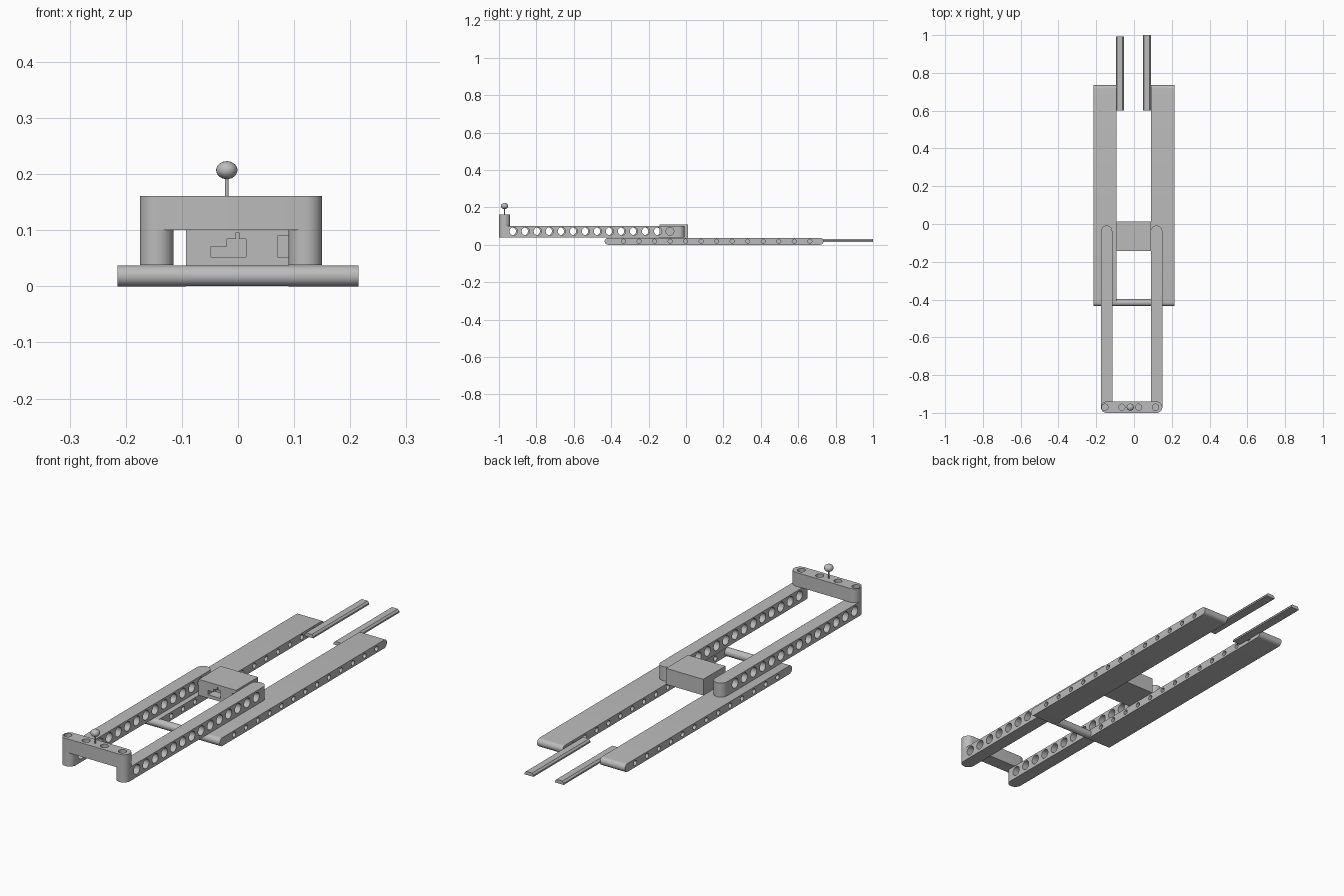
import bpy, bmesh, math

cube = bpy.data.objects.get("Cube")
if cube:
    bpy.data.objects.remove(cube, do_unlink=True)

GREY = (0.5, 0.5, 0.5, 1)
grey = bpy.data.materials.new("plain grey")
grey.use_nodes = True
grey.diffuse_color = GREY
grey.node_tree.nodes["Principled BSDF"].inputs["Base Color"].default_value = GREY

AXES = {"x": lambda u, v, w: (w, u, v),
        "y": lambda u, v, w: (u, w, v),
        "z": lambda u, v, w: (u, v, w)}


def prisms(name, profiles, axis, lo, hi):
    """Extrude one or more closed 2D profiles along an axis into one object."""
    bm = bmesh.new()
    place = AXES[axis]
    for pts in profiles:
        a = [bm.verts.new(place(u, v, lo)) for u, v in pts]
        b = [bm.verts.new(place(u, v, hi)) for u, v in pts]
        bm.faces.new(a)
        bm.faces.new(b)
        for i in range(len(pts)):
            j = (i + 1) % len(pts)
            bm.faces.new((a[i], a[j], b[j], b[i]))
    bmesh.ops.recalc_face_normals(bm, faces=bm.faces)
    mesh = bpy.data.meshes.new(name)
    bm.to_mesh(mesh)
    bm.free()
    mesh.materials.append(grey)
    ob = bpy.data.objects.new(name, mesh)
    bpy.context.collection.objects.link(ob)
    return ob


def stadium(u0, u1, v0, v1, n=14):
    """Rectangle whose two short ends are half circles."""
    along_u = (u1 - u0) >= (v1 - v0)
    if not along_u:
        return [(u, v) for v, u in stadium(v0, v1, u0, u1, n)]
    r, vc = (v1 - v0) / 2, (v0 + v1) / 2
    pts = []
    for cx, start in ((u1 - r, -math.pi / 2), (u0 + r, math.pi / 2)):
        for i in range(n + 1):
            t = start + math.pi * i / n
            pts.append((cx + r * math.cos(t), vc + r * math.sin(t)))
    return pts


def circle(u, v, r, n=24):
    return [(u + r * math.cos(2 * math.pi * i / n),
             v + r * math.sin(2 * math.pi * i / n)) for i in range(n)]


def rect(u0, u1, v0, v1):
    return [(u0, v0), (u1, v0), (u1, v1), (u0, v1)]


def activate(ob):
    bpy.ops.object.select_all(action="DESELECT")
    ob.select_set(True)
    bpy.context.view_layer.objects.active = ob


def cut(ob, cutter):
    mod = ob.modifiers.new("cut", "BOOLEAN")
    mod.operation = "DIFFERENCE"
    mod.solver = "EXACT"
    mod.object = cutter
    activate(ob)
    bpy.ops.object.modifier_apply(modifier=mod.name)
    bpy.data.objects.remove(cutter, do_unlink=True)


def smooth(ob):
    activate(ob)
    bpy.ops.object.shade_smooth_by_angle(angle=math.radians(35))


# Wide base rails with rows of blind holes on both long sides
rail_holes = [circle(-0.334 + 0.083 * i, 0.019, 0.011, 16) for i in range(13)]
for side, x0, x1 in (("right", -0.215, -0.093), ("left", 0.09, 0.215)):
    rail = prisms(side + "_base_rail", [stadium(-0.435, 0.735, 0, 0.037)], "x", x0, x1)
    for lo, hi in ((x0 - 0.01, x0 + 0.05), (x1 - 0.05, x1 + 0.01)):
        cut(rail, prisms("hole_cutter", rail_holes, "x", lo, hi))
    smooth(rail)

# Round rod joining the rails at the front
smooth(prisms("front_rod", [circle(-0.4165, 0.0185, 0.0183, 28)], "x", -0.1, 0.1))

# Upright arms with round ends and through holes
for side, x0, x1, shift in (("right", -0.175, -0.115, -0.008), ("left", 0.09, 0.15, 0)):
    arm = prisms(side + "_arm", [stadium(x0, x1, -1.0, -0.008)], "z", 0.038, 0.1)
    holes = [circle(-0.922 + shift + 0.0643 * i, 0.072, 0.021) for i in range(14)]
    cut(arm, prisms("hole_cutter", holes, "x", x0 - 0.02, x1 + 0.02))
    smooth(arm)

# Raised crossbar with sockets along its top
bar = prisms("crossbar", [stadium(-0.175, 0.15, -1.0, -0.94)], "z", 0.1, 0.161)
sockets = [circle(-0.154 + 0.0893 * i, -0.97, 0.0165) for i in range(4)]
cut(bar, prisms("socket_cutter", sockets, "z", 0.13, 0.18))
smooth(bar)

# Knob on a thin stem
smooth(prisms("knob_stem", [circle(-0.02, -0.97, 0.003, 12)], "z", 0.15, 0.2))
bpy.ops.mesh.primitive_uv_sphere_add(segments=24, ring_count=14, radius=1,
                                     location=(-0.02, -0.97, 0.207))
knob = bpy.context.object
knob.name = "knob"
knob.scale = (0.019, 0.019, 0.016)
knob.data.materials.append(grey)
smooth(knob)

# Centre block with a stepped slot and a side notch in its front
block = prisms("centre_block", [rect(-0.093, 0.09, 0.037, 0.108)], "y", -0.142, 0.012)
slot = [(-0.048, 0.052), (0.014, 0.052), (0.014, 0.084), (0.002, 0.084),
        (0.002, 0.096), (-0.004, 0.096), (-0.004, 0.084), (-0.02, 0.084),
        (-0.02, 0.071), (-0.048, 0.071)]
cut(block, prisms("slot_cutter", [slot], "y", -0.2, -0.1))
cut(block, prisms("notch_cutter", [rect(0.07, 0.1, 0.052, 0.09)], "y", -0.2, -0.11))

# Thin rear strips with chamfered long edges
for side, x0, x1, end in (("right", -0.096, -0.053, 0.993), ("left", 0.047, 0.09, 1.0)):
    profile = [(x0, 0.016), (x1, 0.016), (x1, 0.023), (x1 - 0.007, 0.031),
               (x0 + 0.007, 0.031), (x0, 0.023)]
    prisms(side + "_rear_strip", [profile], "y", 0.602, end)
